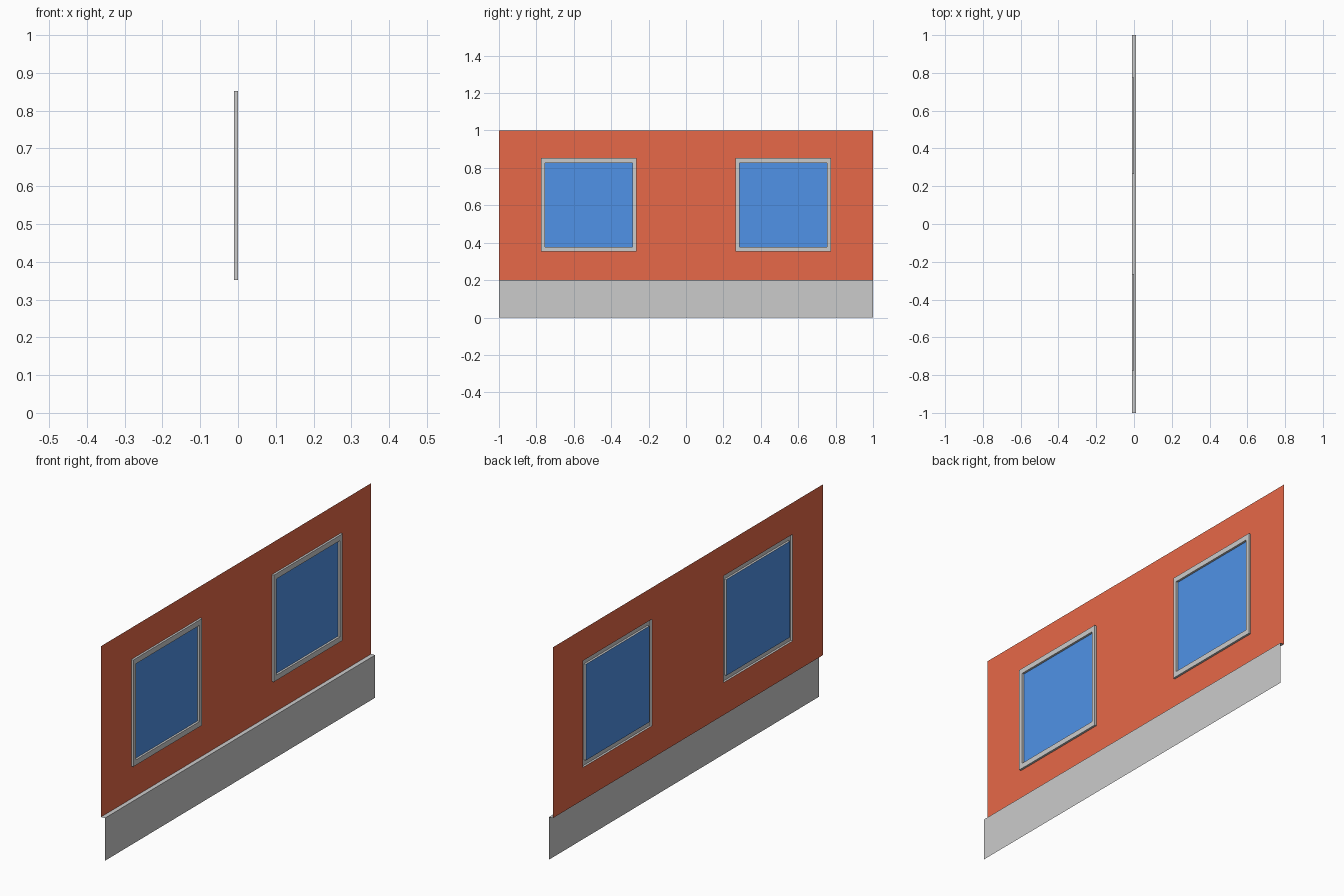
import bpy
import bmesh

if "Cube" in bpy.data.objects:
    bpy.data.objects.remove(bpy.data.objects["Cube"])

X_WALL, X_FRAME, X_PLINTH = -0.01, 0.0, 0.01
Z_LEDGE = 0.2
OUTER = (0.265, 0.775, 0.352, 0.852)   # y0, y1, z0, z1 of window opening
INNER = (0.285, 0.755, 0.377, 0.827)   # glass pane


def material(name, colour):
    m = bpy.data.materials.new(name)
    m.diffuse_color = (*colour, 1)
    m.use_nodes = True
    m.node_tree.nodes["Principled BSDF"].inputs["Base Color"].default_value = m.diffuse_color
    return m


def build(name, quads, mat=None):
    """Make one object from quads of points, welding shared corners."""
    bm = bmesh.new()
    for q in quads:
        bm.faces.new([bm.verts.new(p) for p in q])
    bmesh.ops.remove_doubles(bm, verts=bm.verts, dist=1e-5)
    me = bpy.data.meshes.new(name)
    bm.to_mesh(me)
    bm.free()
    if mat:
        me.materials.append(mat)
    ob = bpy.data.objects.new(name, me)
    bpy.context.collection.objects.link(ob)
    return ob


def rect(x, y0, y1, z0, z1):
    """Corners of an upright rectangle facing +x."""
    return [(x, y0, z0), (x, y1, z0), (x, y1, z1), (x, y0, z1)]


def bridge(a, b):
    """Four quads joining two rectangular loops."""
    return [[a[i], a[(i + 1) % 4], b[(i + 1) % 4], b[i]] for i in range(4)]


red = material("wall_red", (0.8, 0.14, 0.065))
blue = material("glass_blue", (0.08, 0.29, 0.8))

# Wall: a flat sheet with two window openings
ys = [-1, -OUTER[1], -OUTER[0], OUTER[0], OUTER[1], 1]
zs = [Z_LEDGE, OUTER[2], OUTER[3], 1]
build("wall", [rect(X_WALL, ys[i], ys[i + 1], zs[j], zs[j + 1])
               for i in range(5) for j in range(3)
               if not (j == 1 and i in (1, 3))], red)

# Plinth: projecting sheet with a ledge back to the wall
build("plinth", [
    rect(X_PLINTH, -1, 1, 0, Z_LEDGE),
    [(X_WALL, -1, Z_LEDGE), (X_PLINTH, -1, Z_LEDGE),
     (X_PLINTH, 1, Z_LEDGE), (X_WALL, 1, Z_LEDGE)],
])

# Windows: raised frame, hollow behind, with the glass level with the wall
for side, s in (("left", -1), ("right", 1)):
    def loop(x, r):
        y0, y1 = sorted((s * r[0], s * r[1]))
        return rect(x, y0, y1, r[2], r[3])

    loops = [loop(X_WALL, OUTER), loop(X_FRAME, OUTER),
             loop(X_FRAME, INNER), loop(X_WALL, INNER)]
    build("window_frame_" + side,
          [q for a, b in zip(loops, loops[1:]) for q in bridge(a, b)])
    build("window_glass_" + side, [loops[3]], blue)
